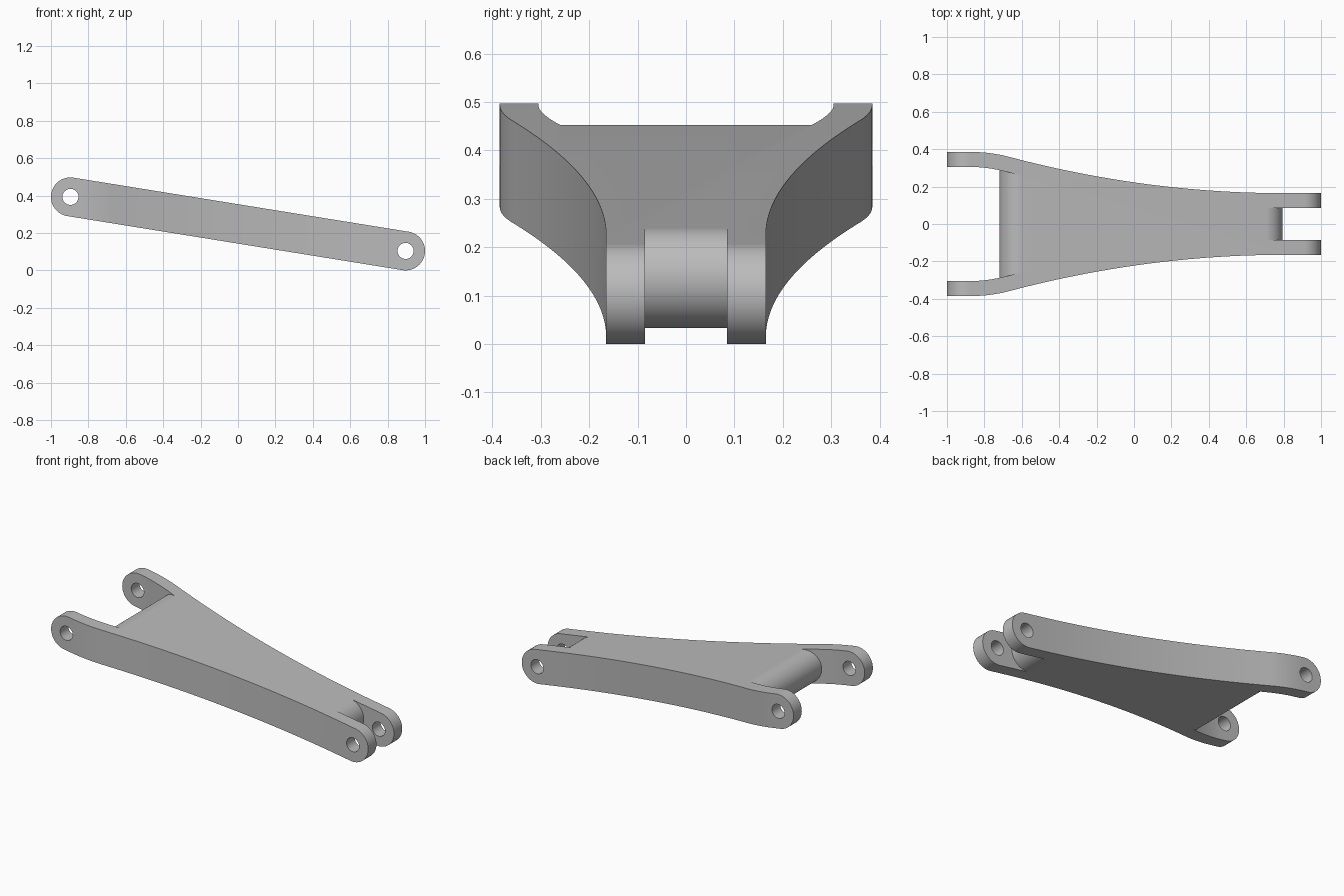
import bpy, bmesh
from math import atan2, cos, sin, pi
from mathutils import Vector

if "Cube" in bpy.data.objects:
    bpy.data.objects.remove(bpy.data.objects["Cube"])

R = 0.104                                   # half thickness of the arm
LEFT_PIN = Vector((-0.896, 0.393))          # pin centres in x, z
RIGHT_PIN = Vector((0.896, R))
AXIS = (RIGHT_PIN - LEFT_PIN).normalized()
TILT = atan2(AXIS.y, AXIS.x)


def prism(name, points, plane, low, high):
    """Extrude a closed outline drawn in the 'xz' or 'xy' plane."""
    bm = bmesh.new()
    place = (lambda p, h: (p[0], h, p[1])) if plane == "xz" else (lambda p, h: (p[0], p[1], h))
    face = bm.faces.new([bm.verts.new(place(p, low)) for p in points])
    step = Vector(place((0, 0), high - low))
    top = bmesh.ops.extrude_face_region(bm, geom=[face])["geom"]
    bmesh.ops.translate(bm, vec=step, verts=[v for v in top if isinstance(v, bmesh.types.BMVert)])
    bmesh.ops.recalc_face_normals(bm, faces=bm.faces)
    mesh = bpy.data.meshes.new(name)
    bm.to_mesh(mesh)
    bm.free()
    obj = bpy.data.objects.new(name, mesh)
    bpy.context.collection.objects.link(obj)
    return obj


def combine(obj, tool, operation):
    """Apply a boolean and discard the tool."""
    mod = obj.modifiers.new(operation, "BOOLEAN")
    mod.operation, mod.object, mod.solver = operation, tool, "EXACT"
    bpy.context.view_layer.objects.active = obj
    bpy.ops.object.modifier_apply(modifier=mod.name)
    bpy.data.objects.remove(tool)


def arc(centre, radius, start, end, steps=32):
    return [centre + radius * Vector((cos(a), sin(a)))
            for a in (start + (end - start) * i / steps for i in range(steps + 1))]


def flank(x):
    """Half width of the arm along its curved side."""
    return 0.165 + 0.09 * (0.8 - x) ** 2


def bend(a, b, c, steps=10):
    a, b, c = Vector(a), Vector(b), Vector(c)
    return [a * (1 - t) ** 2 + b * 2 * t * (1 - t) + c * t * t
            for t in (i / steps for i in range(steps + 1))]


def mirrored(half):
    return list(half) + [(x, -y) for x, y in reversed(half)]


# Arm: rounded side profile cut to the flared plan
side = arc(LEFT_PIN, R, TILT + pi / 2, TILT + 3 * pi / 2)
side += arc(RIGHT_PIN, R, TILT - pi / 2, TILT + pi / 2)
arm = prism("link_arm", side, "xz", -0.6, 0.6)
xs = [-0.66 + 1.46 * i / 32 for i in range(33)]
half = [(-1.2, 0.385)] + bend((-0.87, 0.385), (-0.763, 0.385), (xs[0], flank(xs[0])))
half += [(x, flank(x)) for x in xs[1:]] + [(1.2, 0.165)]
combine(arm, prism("plan_cutter", mirrored(half), "xy", -0.5, 1), "INTERSECT")


def fork_slot(x, direction, plan):
    """Open a fork whose web ends in a rounded nose."""
    centre = LEFT_PIN + AXIS * ((x - LEFT_PIN.x) / AXIS.x)
    middle = TILT if direction > 0 else TILT + pi
    nose = arc(centre, R + 0.0004, middle - pi / 2, middle + pi / 2)
    up = Vector((-AXIS.y, AXIS.x)) * 0.3 * direction
    out = AXIS * direction
    profile = nose + [nose[-1] + up, centre + up * 1.4 + out, centre - up * 1.4 + out, nose[0] - up]
    cutter = prism("slot_cutter", profile, "xz", -0.5, 0.5)
    combine(cutter, prism("slot_plan", plan, "xy", -1, 1.5), "INTERSECT")
    combine(arm, cutter, "DIFFERENCE")


wide = [(-1.5, 0.305)] + bend((-0.87, 0.305), (-0.77, 0.305), (-0.64, 0.268)) + [(-0.5, 0.225)]
fork_slot(-0.616, -1, mirrored(wide))
fork_slot(0.69, 1, mirrored([(0.5, 0.085), (1.5, 0.085)]))

# Pin holes
for pin in (LEFT_PIN, RIGHT_PIN):
    combine(arm, prism("hole_cutter", arc(pin, 0.043, 0, 2 * pi)[:-1], "xz", -0.6, 0.6), "DIFFERENCE")

# Plain grey metal
grey = bpy.data.materials.new("grey_metal")
grey.use_nodes = True
grey.diffuse_color = (0.5, 0.5, 0.5, 1)
grey.node_tree.nodes["Principled BSDF"].inputs["Base Color"].default_value = grey.diffuse_color
arm.data.materials.clear()
arm.data.materials.append(grey)

bpy.ops.object.select_all(action="DESELECT")
arm.select_set(True)
bpy.context.view_layer.objects.active = arm
bpy.ops.object.shade_smooth_by_angle(angle=pi / 6)
